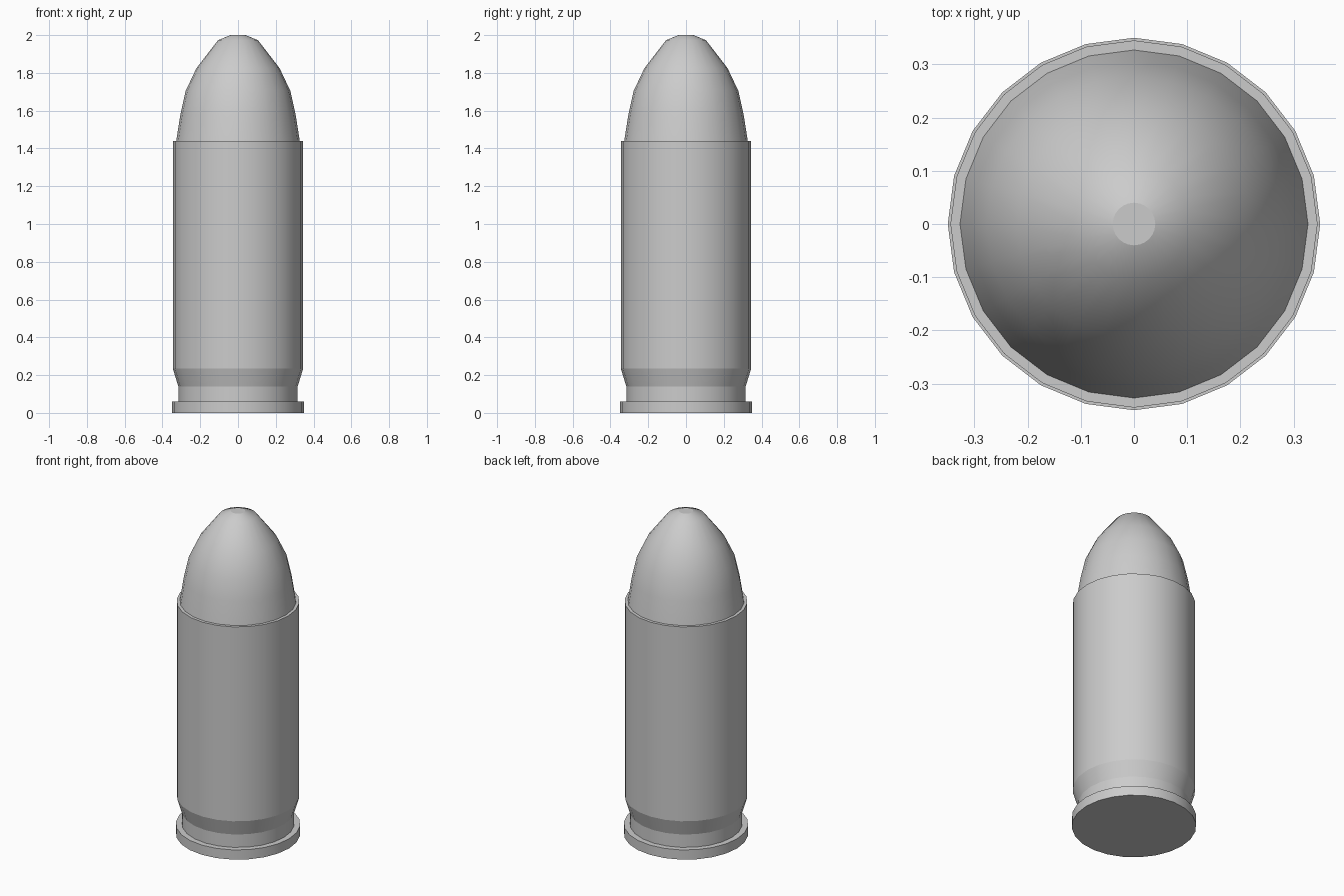
import bpy, bmesh, math

if "Cube" in bpy.data.objects:
    bpy.data.objects.remove(bpy.data.objects["Cube"])

SIDES = 24


def lathe(name, profile, sharp_rings):
    """Revolve (radius, z) points around z, cap both ends, keep chosen rings sharp."""
    bm = bmesh.new()
    rings = []
    for r, z in profile:
        rings.append([bm.verts.new((r * math.cos(2 * math.pi * i / SIDES),
                                    r * math.sin(2 * math.pi * i / SIDES), z))
                      for i in range(SIDES)])
    for a, b in zip(rings, rings[1:]):
        for i in range(SIDES):
            j = (i + 1) % SIDES
            bm.faces.new((a[i], a[j], b[j], b[i])).smooth = True
    bm.faces.new(rings[0][::-1])
    bm.faces.new(rings[-1])
    for k in sharp_rings:
        for i in range(SIDES):
            bm.edges.get((rings[k][i], rings[k][(i + 1) % SIDES])).smooth = False
    mesh = bpy.data.meshes.new(name)
    bm.to_mesh(mesh)
    bm.free()
    obj = bpy.data.objects.new(name, mesh)
    bpy.context.collection.objects.link(obj)
    return obj


# Case: base rim, extraction groove, taper, straight wall, flat mouth
lathe("case", [(0.35, 0), (0.35, 0.06), (0.316, 0.06), (0.316, 0.14),
               (0.345, 0.235), (0.345, 1.44), (0.327, 1.44)], range(7))

# Rounded nose with a small flat tip
lathe("nose", [(0.327, 1.44), (0.305, 1.58), (0.277, 1.705), (0.22, 1.825),
               (0.106, 1.973), (0.04, 2.0)], [0, 5])
